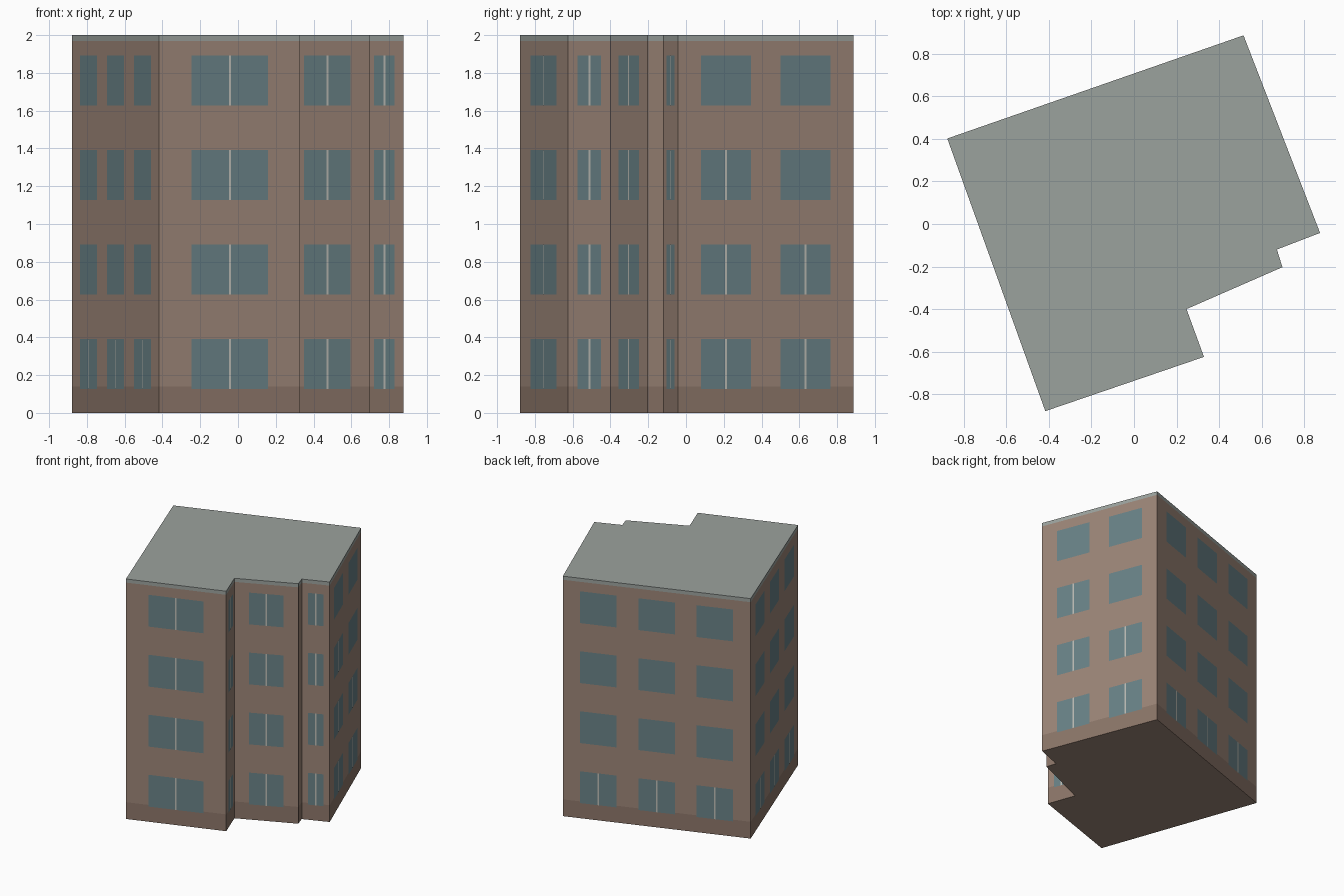
import bpy
import bmesh
from mathutils import Vector

if "Cube" in bpy.data.objects:
    bpy.data.objects.remove(bpy.data.objects["Cube"])

# Footprint corners, counter-clockwise seen from above
PLAN = [Vector(p) for p in [(-0.417, -0.88), (0.329, -0.625), (0.247, -0.40), (0.698, -0.203),
                            (0.672, -0.12), (0.875, -0.042), (0.515, 0.887), (-0.878, 0.402)]]
PLINTH, PARAPET, TOP = 0.14, 1.97, 2.0
SILLS = [0.127, 0.627, 1.127, 1.627]
WIN_H = 0.265
GLASS_OUT, BAR_OUT, BAR_W = 0.002, 0.003, 0.012


def material(name, rgb):
    m = bpy.data.materials.new(name)
    m.diffuse_color = (*rgb, 1)
    m.use_nodes = True
    m.node_tree.nodes["Principled BSDF"].inputs["Base Color"].default_value = m.diffuse_color
    return m


def finish(name, bm, mat):
    me = bpy.data.meshes.new(name)
    bm.to_mesh(me)
    bm.free()
    me.materials.append(mat)
    ob = bpy.data.objects.new(name, me)
    bpy.context.collection.objects.link(ob)
    return ob


def band(name, z0, z1, mat, floor=False, roof=False):
    """Ring of walls on the footprint, optionally closed below or above."""
    bm = bmesh.new()
    low = [bm.verts.new((p.x, p.y, z0)) for p in PLAN]
    high = [bm.verts.new((p.x, p.y, z1)) for p in PLAN]
    n = len(PLAN)
    for i in range(n):
        j = (i + 1) % n
        bm.faces.new((low[i], low[j], high[j], high[i]))
    if floor:
        bm.faces.new(low[::-1])
    if roof:
        bm.faces.new(high)
    return finish(name, bm, mat)


def panel(bm, side, centre, width, z0, z1, out):
    """Upright rectangle lying on one wall; centre is a fraction along it."""
    a, b = PLAN[side], PLAN[(side + 1) % len(PLAN)]
    d = (b - a).normalized()
    mid = a.lerp(b, centre) + Vector((d.y, -d.x)) * out
    l, r = mid - d * width / 2, mid + d * width / 2
    bm.faces.new([bm.verts.new((p.x, p.y, z))
                  for p, z in ((l, z0), (r, z0), (r, z1), (l, z1))])


wall = material("wall", (0.33, 0.235, 0.185))
base = material("plinth", (0.26, 0.18, 0.14))
grey = material("roof", (0.33, 0.36, 0.34))
glass = material("glass", (0.14, 0.22, 0.24))
frame = material("frame", (0.50, 0.50, 0.46))

# Building shell
band("plinth", 0, PLINTH, base)
band("walls", PLINTH, PARAPET, wall)
band("roof", PARAPET, TOP, grey, roof=True)

# Underside
bm = bmesh.new()
bm.faces.new([bm.verts.new((p.x, p.y, 0)) for p in reversed(PLAN)])
finish("underside", bm, wall)

# Windows: (wall name, wall index, centres, width fraction, floors with a centre bar)
ONE, TWO, THREE = [0.5], [0.272, 0.725], [0.19, 0.5, 0.81]
WALLS = [("front", 0, ONE, 0.545, [4]), ("front_return", 1, ONE, 0.545, [4]),
         ("recess", 2, ONE, 0.545, [4]), ("corner", 4, ONE, 0.545, [4]),
         ("right", 5, TWO, 0.285, [3, 2]), ("back", 6, THREE, 0.195, [1, 1, 1]),
         ("left", 7, THREE, 0.195, [1, 1, 1])]
for name, side, centres, frac, bars in WALLS:
    length = (PLAN[(side + 1) % len(PLAN)] - PLAN[side]).length
    panes, mullions = bmesh.new(), bmesh.new()
    for k, c in enumerate(centres):
        for level, z in enumerate(SILLS):
            panel(panes, side, c, frac * length, z, z + WIN_H, GLASS_OUT)
            if level < bars[k % len(bars)]:
                panel(mullions, side, c, min(BAR_W, 0.05 * length), z, z + WIN_H, BAR_OUT)
    finish(name + "_windows", panes, glass)
    finish(name + "_mullions", mullions, frame)
